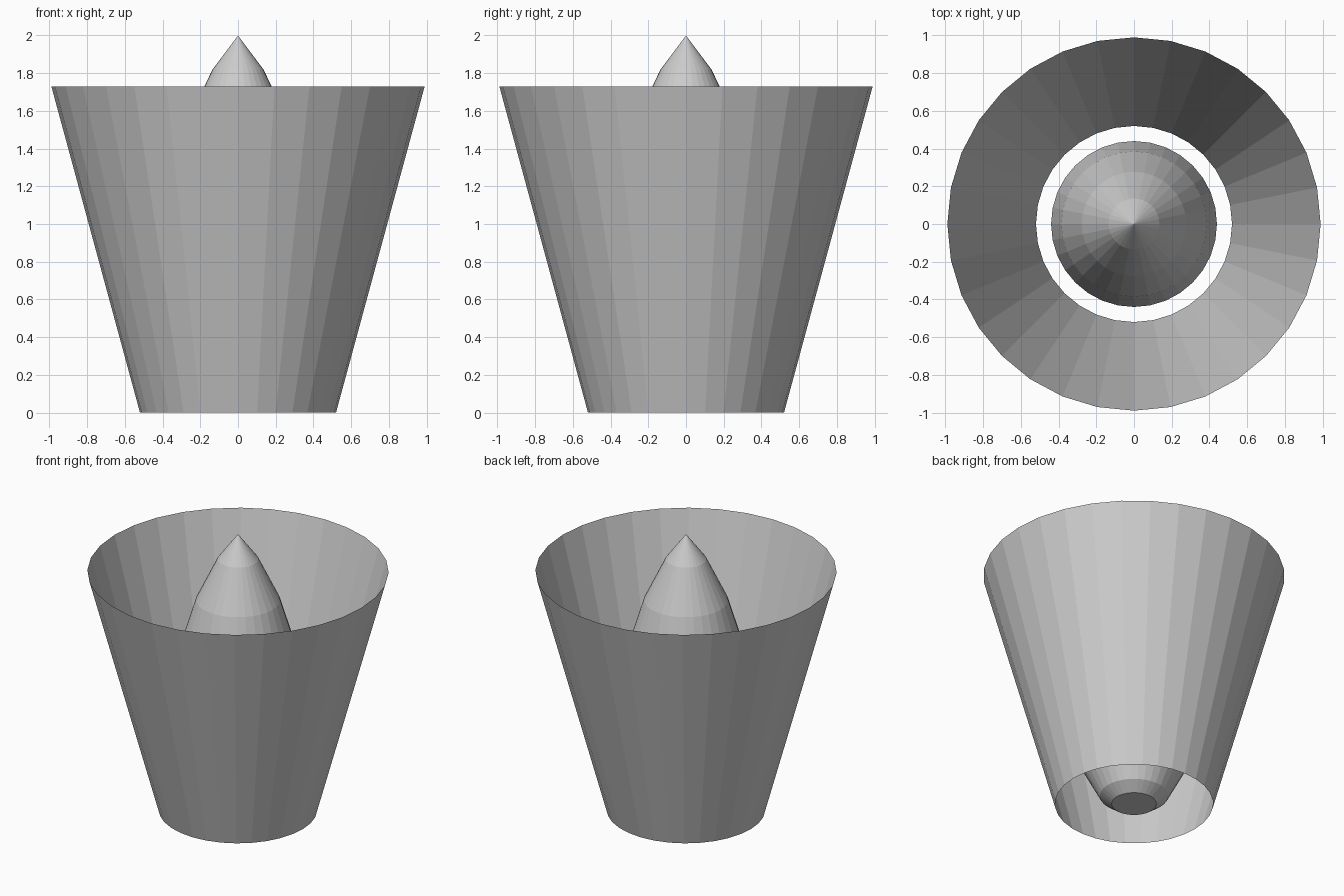
import bpy, bmesh
from math import cos, sin, tau

if "Cube" in bpy.data.objects:
    bpy.data.objects.remove(bpy.data.objects["Cube"])

SIDES = 32


def lathe(name, profile, cap_bottom=False):
    """Spin (radius, height) points round z; radius 0 makes a tip."""
    bm = bmesh.new()
    rings = []
    for r, z in profile:
        if r == 0:
            rings.append([bm.verts.new((0, 0, z))] * SIDES)
        else:
            rings.append([bm.verts.new((r * cos(tau * i / SIDES), r * sin(tau * i / SIDES), z))
                          for i in range(SIDES)])
    for low, high in zip(rings, rings[1:]):
        for i in range(SIDES):
            j = (i + 1) % SIDES
            corners = [low[i], low[j], high[j], high[i]]
            bm.faces.new(list(dict.fromkeys(corners)))
    if cap_bottom:
        bm.faces.new(rings[0][::-1])
    mesh = bpy.data.meshes.new(name)
    bm.to_mesh(mesh)
    bm.free()
    obj = bpy.data.objects.new(name, mesh)
    bpy.context.collection.objects.link(obj)
    return obj


# Flared open shell, a single thin wall
lathe("outer_shell", [(0.52, 0), (0.99, 1.73)])

# Bullet-shaped core with a flat base and pointed tip
lathe("inner_core", [(0.147, 0), (0.225, 0.06), (0.36, 0.32), (0.425, 0.55), (0.44, 0.78),
                     (0.385, 1.17), (0.277, 1.526), (0.135, 1.82), (0, 2)], cap_bottom=True)
